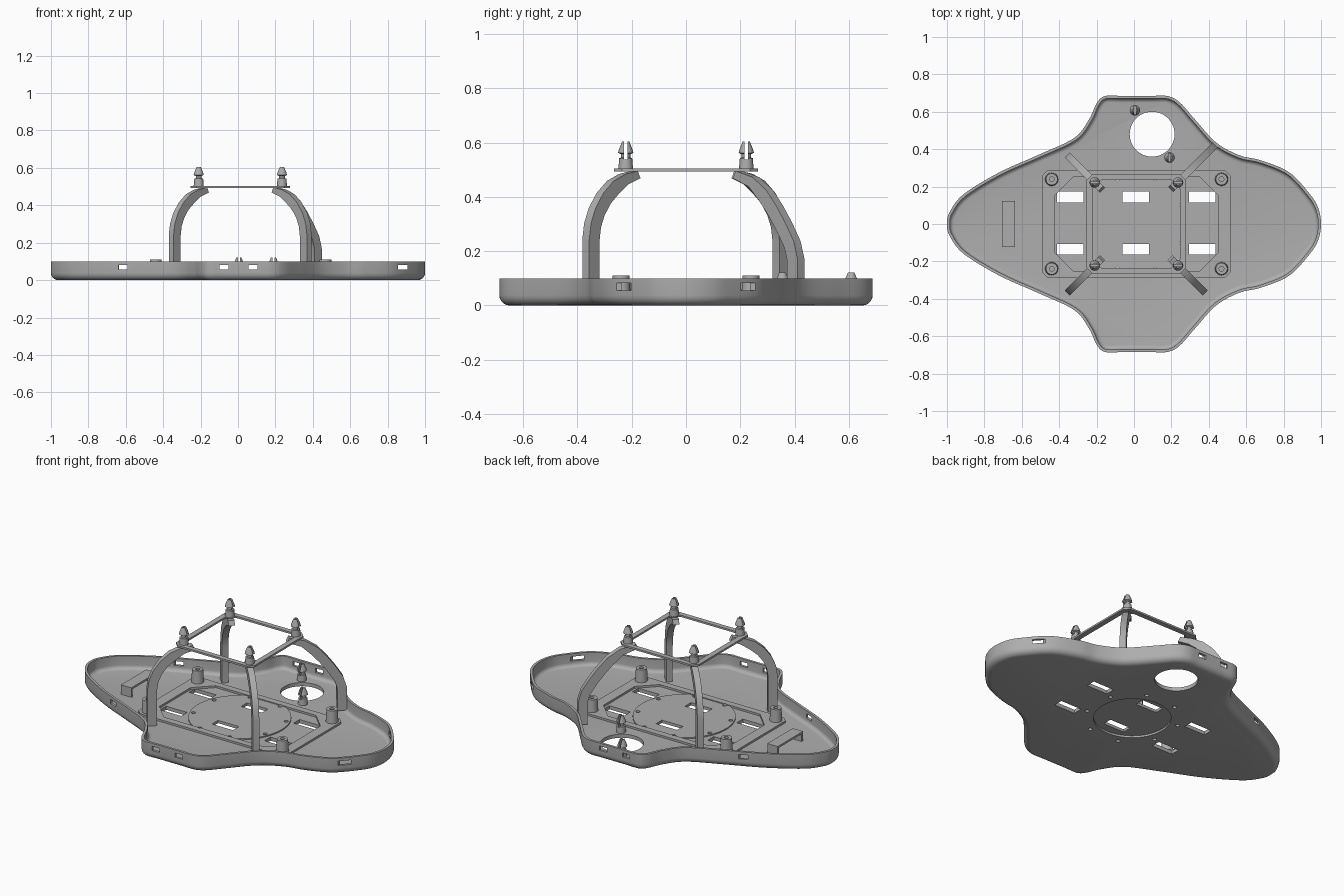
import bpy, bmesh, math
from mathutils import Vector, Matrix

cube = bpy.data.objects.get("Cube")
if cube:
    bpy.data.objects.remove(cube, do_unlink=True)

grey = bpy.data.materials.new("plain grey")
grey.use_nodes = True
COLOUR = (0.42, 0.42, 0.42, 1)
grey.diffuse_color = COLOUR
grey.node_tree.nodes["Principled BSDF"].inputs["Base Color"].default_value = COLOUR

CX = 0.012      # centre of the frame and arches
FLOOR = 0.022   # top of the tray floor


def finish(name, bm, smooth=True):
    bmesh.ops.recalc_face_normals(bm, faces=bm.faces)
    mesh = bpy.data.meshes.new(name)
    bm.to_mesh(mesh)
    bm.free()
    mesh.materials.append(grey)
    obj = bpy.data.objects.new(name, mesh)
    bpy.context.collection.objects.link(obj)
    if smooth:
        shade(obj)
    return obj


def shade(obj):
    bpy.ops.object.select_all(action='DESELECT')
    obj.select_set(True)
    bpy.context.view_layer.objects.active = obj
    bpy.ops.object.shade_smooth_by_angle(angle=math.radians(35))


def loft(name, rings, closed=False):
    """Skin rings of points; cap both ends, or join last ring to first."""
    bm = bmesh.new()
    rows = [[bm.verts.new(p) for p in ring] for ring in rings]
    n = len(rows[0])
    pairs = list(zip(rows, rows[1:])) + ([(rows[-1], rows[0])] if closed else [])
    for a, b in pairs:
        for i in range(n):
            j = (i + 1) % n
            bm.faces.new((a[i], a[j], b[j], b[i]))
    if not closed:
        bm.faces.new(rows[0])
        bm.faces.new(rows[-1])
    return finish(name, bm)


def lathe(name, profile, x, y, z, sides=24, closed=False):
    ring = [(math.cos(t), math.sin(t)) for t in (math.tau * i / sides for i in range(sides))]
    return loft(name, [[(x + r * c, y + r * s, z + h) for c, s in ring] for r, h in profile], closed)


def box(name, x, y, z, sx, sy, sz):
    bm = bmesh.new()
    bmesh.ops.create_cube(bm, size=1, matrix=Matrix.Translation((x, y, z)) @ Matrix.Diagonal((sx, sy, sz, 1)))
    return finish(name, bm, False)


def cut(target, cutter):
    """Subtract the cutter, which is kept for the next target."""
    mod = target.modifiers.new("cut", 'BOOLEAN')
    mod.operation = 'DIFFERENCE'
    mod.solver = 'EXACT'
    mod.object = cutter
    bpy.context.view_layer.objects.active = target
    bpy.ops.object.modifier_apply(modifier=mod.name)


def drop(*objs):
    for o in objs:
        bpy.data.objects.remove(o, do_unlink=True)


def chamfered(x0, x1, y, c):
    return [(x0 + c, -y), (x1 - c, -y), (x1, c - y), (x1, y - c),
            (x1 - c, y), (x0 + c, y), (x0, y - c), (x0, c - y)]


def frame(name, outer, inner, z0, z1):
    rings = [(outer, z0), (outer, z1), (inner, z1), (inner, z0)]
    return loft(name, [[(x, y, z) for x, y in r] for r, z in rings], True)


# Tray outline: half traced, then mirrored and splined
half = [(-1, 0), (-.985, .065), (-.91, .16), (-.72, .276), (-.51, .37), (-.32, .46),
        (-.24, .56), (-.2, .645), (-.155, .684), (-.06, .685), (.09, .685), (.18, .684), (.245, .65),
        (.325, .56), (.44, .435), (.565, .367), (.68, .34), (.83, .276), (.94, .16),
        (.985, .085), (1, 0)]
knots = [Vector(p) for p in half] + [Vector((x, -y)) for x, y in half[-2:0:-1]]
outline = []
for i in range(len(knots)):
    a, b, c, d = (knots[(i + k - 1) % len(knots)] for k in range(4))
    for s in range(6):
        t = s / 6
        outline.append(0.5 * (2 * b + (c - a) * t + (2 * a - 5 * b + 4 * c - d) * t * t
                              + (3 * b - a - 3 * c + d) * t ** 3))
count = len(outline)
normals = []
for i in range(count):
    t = (outline[(i + 1) % count] - outline[i - 1]).normalized()
    normals.append(Vector((t.y, -t.x)))


def inset(amount, z):
    return [(*(p + n * amount), z) for p, n in zip(outline, normals)]


# Tray: rounded bottom edge, thin wall, rounded inside corner
R, WALL = 0.038, 0.015
arc = [math.pi / 2 * k / 5 for k in range(6)]
rings = [inset(R - R * math.sin(a), R - R * math.cos(a)) for a in arc]
rings += [inset(0, 0.1), inset(WALL, 0.1)]
r = R - WALL
rings += [inset(R - r * math.cos(a), FLOOR + r - r * math.sin(a)) for a in arc]
tray = loft("tray", rings)

# Raised pad and octagonal border on the floor
pad = lathe("floor_pad", [(.285, FLOOR - .002), (.285, .029)], CX, 0, 0, 64)
border = frame("floor_border", chamfered(-.49, .515, .29, .03),
               chamfered(-.425, .452, .25, .1), FLOOR - .002, .034)

# Openings through the floor
for x in (-.34, .01, .365):
    for y in (-.135, .145):
        c = box("cutter", x, y, 0, .142, .058, .2)
        cut(tray, c)
        cut(pad, c)
        drop(c)
for k in range(8):
    a = math.tau * (k + .5) / 8
    c = lathe("cutter", [(.012, -.1), (.012, .1)], CX + .263 * math.cos(a), .263 * math.sin(a), 0, 12)
    for o in (tray, pad, border):
        cut(o, c)
    drop(c)
for c in (lathe("cutter", [(.12, -.1), (.12, .2)], .097, .48, 0, 48),
          lathe("cutter", [(.215, -.1), (.215, .012)], CX, 0, 0, 48)):
    cut(tray, c)
    drop(c)

# Slots through the side walls
for x in (-.615, -.075, .08, .88):
    c = box("cutter", x, 0, .069, .05, 2, .026)
    cut(tray, c)
    drop(c)
for o in (tray, pad, border):
    shade(o)

# Hollow standoffs
for x in (-.44, .468):
    for y in (-.239, .239):
        lathe("standoff", [(.036, FLOOR), (.031, .11), (.013, .11), (.013, FLOOR)], x, y, 0, 24, True)

# Strap bridge on the floor
box("strap_top", -.67, 0, .074, .07, .245, .012)
for side in (-1, 1):
    box("strap_leg", -.67, side * .116, .045, .07, .013, .05)

# Upper frame
frame("upper_frame", chamfered(-.253, .277, .265, .03),
      chamfered(-.22, .245, .235, .045), .493, .504)


# Split snap pegs
def peg(x, y, z, across):
    p = lathe("snap_peg", [(.027, 0), (.024, .04), (.017, .043), (.017, .055),
                           (.028, .06), (.025, .072), (.013, .102)], x, y, z, 20)
    sx, sy = (.012, .1) if across else (.1, .012)
    c = box("cutter", x, y, z + .08, sx, sy, .09)
    cut(p, c)
    drop(c)
    shade(p)


for x in (-.21, .235):
    for y in (-.222, .222):
        peg(x, y, .502, False)
for x, y in ((.005, .608), (.19, .355)):
    peg(x, y, FLOOR - .002, True)


# Arched legs: a band swept along a path of (offset, height)
def leg(name, path, sx, sy):
    pts = [Vector((d * math.sqrt(2), z)) for d, z in path]
    out = Vector((sx, sy, 0)).normalized()
    side = Vector((-out.y, out.x, 0)) * .018
    rings = []
    for i, p in enumerate(pts):
        t = (pts[min(i + 1, len(pts) - 1)] - pts[max(i - 1, 0)]).normalized()
        n = Vector((t.y, -t.x)) * (.027 if i < len(pts) - 2 else .02)
        ring = []
        for k, s in ((1, 1), (1, -1), (-1, -1), (-1, 1)):
            q = p + n * k
            ring.append(Vector((CX, 0, min(q.y, .495))) + out * q.x + side * s)
        rings.append(ring)
    loft(name, rings)


arch = [(.35, .015), (.35, .24), (.344, .295), (.329, .345), (.303, .395),
        (.268, .436), (.228, .466), (.185, .487)]
slanted = [(.405, .03), (.404, .17), (.392, .225), (.362, .29), (.33, .35),
           (.295, .405), (.25, .455), (.19, .487)]
for sx, sy in ((-1, -1), (1, -1), (-1, 1)):
    leg("arched_leg", arch, sx, sy)
leg("slanted_leg", slanted, 1, 1)
